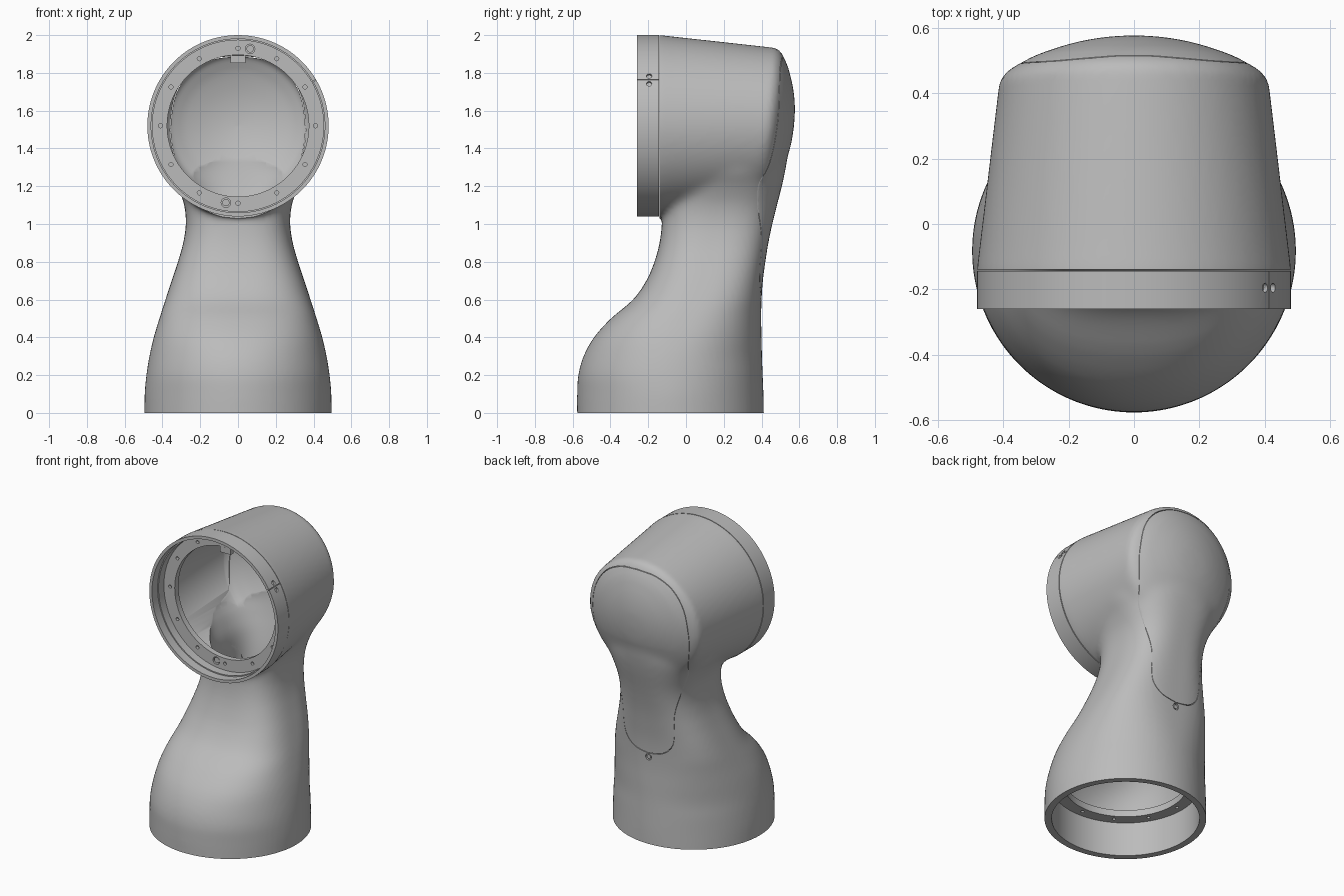
import bpy, bmesh
from math import sin, cos, pi, radians, copysign
from mathutils import Vector, Matrix

cube = bpy.data.objects.get("Cube")
if cube:
    bpy.data.objects.remove(cube, do_unlink=True)

grey = bpy.data.materials.new("light grey")
grey.use_nodes = True
grey.diffuse_color = (0.5, 0.5, 0.5, 1)
grey.node_tree.nodes["Principled BSDF"].inputs["Base Color"].default_value = (0.5, 0.5, 0.5, 1)

HEAD_Z = 1.52
BASE_Y = -0.08
FLANGE_Y = -0.139
SEG = 96


def spline(rows, steps):
    """Catmull-Rom curve through rows of numbers."""
    pts = [Vector(r) for r in rows]
    out = []
    for i in range(len(pts) - 1):
        a, b, c, d = pts[max(i - 1, 0)], pts[i], pts[i + 1], pts[min(i + 2, len(pts) - 1)]
        for k in range(steps):
            t = k / steps
            out.append(b + (c - a) * (t / 2) + (a * 2 - b * 5 + c * 4 - d) * (t * t / 2)
                       + (b * 3 - a - c * 3 + d) * (t ** 3 / 2))
    return out + [pts[-1]]


def skin(name, rings, closed=False):
    """Bridge matching rings of points into a solid."""
    bm = bmesh.new()
    loops = [[bm.verts.new(p) for p in ring] for ring in rings]
    pairs = list(zip(loops, loops[1:]))
    if closed:
        pairs.append((loops[-1], loops[0]))
    for lo, hi in pairs:
        for i in range(len(lo)):
            j = (i + 1) % len(lo)
            bm.faces.new((lo[i], lo[j], hi[j], hi[i]))
    if not closed:
        bm.faces.new(loops[0])
        bm.faces.new(loops[-1])
    bmesh.ops.recalc_face_normals(bm, faces=bm.faces)
    mesh = bpy.data.meshes.new(name)
    bm.to_mesh(mesh)
    bm.free()
    mesh.materials.append(grey)
    obj = bpy.data.objects.new(name, mesh)
    bpy.context.collection.objects.link(obj)
    return obj


def lathe(name, profile, closed=False):
    """Turn (radius, y) points about the head axis; the back leans with height."""
    rings = []
    for r, y in profile:
        lean = 0.05 / 0.48 * min(max((y + 0.1) / 0.5, 0), 1)
        ring = [(cos(2 * pi * i / SEG) * r, sin(2 * pi * i / SEG) * r) for i in range(SEG)]
        rings.append([(x, y + lean * z, HEAD_Z + z) for x, z in ring])
    return skin(name, rings, closed)


def rod(name, start, end, r, seg=24):
    a, b = Vector(start), Vector(end)
    turn = (b - a).to_track_quat('Z', 'Y')
    ring = [turn @ Vector((r * cos(2 * pi * i / seg), r * sin(2 * pi * i / seg), 0)) for i in range(seg)]
    return skin(name, [[p + a for p in ring], [p + b for p in ring]])


def box(name, centre, size, angle=0):
    turn = Matrix.Rotation(angle, 3, 'Y')
    corners = [(-.5, -.5), (.5, -.5), (.5, .5), (-.5, .5)]
    return skin(name, [[Vector(centre) + turn @ Vector((x * size[0], y * size[1], h * size[2]))
                        for x, y in corners] for h in (-.5, .5)])


def pick(objs):
    bpy.ops.object.select_all(action='DESELECT')
    for obj in objs:
        obj.select_set(True)
    bpy.context.view_layer.objects.active = objs[0]


def bake(obj):
    """Apply every modifier."""
    deps = bpy.context.evaluated_depsgraph_get()
    mesh = bpy.data.meshes.new_from_object(obj.evaluated_get(deps))
    obj.modifiers.clear()
    obj.data = mesh


def boolean(target, tool, operation):
    mod = target.modifiers.new("cut", 'BOOLEAN')
    mod.operation, mod.solver, mod.object = operation, 'EXACT', tool
    bake(target)
    bpy.data.objects.remove(tool, do_unlink=True)


def loft(name, sections, inset=0):
    """Stack rounded sections; the last number squares off their corners."""
    def soft(v, n):
        return copysign(abs(v) ** (2 / n), v)
    rings = []
    for z, w, front, back, n in sections:
        mid, depth = (front + back) / 2, (back - front) / 2 - inset
        turns = [2 * pi * (i + .5) / SEG for i in range(SEG)]
        rings.append([((w - inset) * soft(cos(t), n), mid + depth * soft(sin(t), n), z) for t in turns])
    return skin(name, rings)


# Neck and foot: height, half width, front y, back y, squareness
sections = spline([
    (-.06, .495, -.576, .412, 2), (0, .495, -.576, .412, 2), (.1, .494, -.576, .41, 2),
    (.2, .485, -.57, .406, 2.05), (.3, .469, -.542, .402, 2.1), (.4, .446, -.487, .4, 2.25),
    (.5, .416, -.397, .398, 2.45), (.6, .384, -.28, .4, 2.65), (.7, .351, -.21, .407, 2.8),
    (.8, .318, -.167, .42, 2.85), (.9, .29, -.14, .436, 2.85), (1, .276, -.128, .457, 2.8),
    (1.1, .284, -.127, .482, 2.75), (1.2, .322, -.12, .508, 2.6), (1.3, .372, -.1, .529, 2.35),
    (1.4, .35, -.08, .542, 2), (1.46, .3, 0, .545, 2)], 4)
body = loft("arm_shell", sections)

# Tapered head with a domed back
dome = [tuple(p) for p in spline([(.412, .43), (.392, .46), (.355, .484), (.3, .512), (.2, .546),
                                  (.1, .566), (.004, .572)], 3)]
sides = [(.48 - .068 * t / 8, -.137 + .567 * t / 8) for t in range(8)]
boolean(body, lathe("head", [(.48, -.2)] + sides + dome), 'UNION')

# Blend head into neck: even mesh, then smoothing concentrated at the join
remesh = body.modifiers.new("even", 'REMESH')
remesh.mode, remesh.voxel_size = 'VOXEL', .016
bake(body)
blend = body.vertex_groups.new(name="blend")
for v in body.data.vertices:
    weight = max(0, min(1, (v.co.z - .98) / .1, (1.5 - v.co.z) / .15))
    blend.add([v.index], max(.06, weight if v.co.y < .5 or v.co.z < 1.4 else 0), 'REPLACE')
smooth = body.modifiers.new("blend", 'SMOOTH')
smooth.factor, smooth.iterations, smooth.vertex_group = .5, 30, "blend"
bake(body)

# Trim flat ends
boolean(body, box("foot_trim", (0, 0, -.1), (2, 2, .2)), 'DIFFERENCE')
boolean(body, box("head_trim", (0, FLANGE_Y - .1, 1.57), (2, .2, 1.1)), 'DIFFERENCE')

# Hollow inside, leaving mounting flanges at both openings
inner_dome = [(max(r - .03, .003), y - .04) for r, y in dome]
boolean(body, lathe("head_cavity", [(.43, -.1)] + inner_dome), 'DIFFERENCE')
boolean(body, loft("neck_cavity", [s for s in sections if .26 < s[0] < 1.4], .05), 'DIFFERENCE')
boolean(body, rod("foot_recess", (0, BASE_Y, -.1), (0, BASE_Y, .23), .452, SEG), 'DIFFERENCE')
boolean(body, rod("foot_bore", (0, BASE_Y, .1), (0, BASE_Y, .36), .375, SEG), 'DIFFERENCE')
boolean(body, rod("head_bore", (0, -.3, HEAD_Z), (0, 0, HEAD_Z), .375, SEG), 'DIFFERENCE')

# Bolt holes round both flanges, and two larger pin holes
pin_spots = ((.064, 1.927), (-.064, 1.113))
holes = [rod("pin_hole", (x, -.2, z), (x, -.12, z), .025) for x, z in pin_spots]
for i in range(12):
    c, s = .41 * cos(i * pi / 6), .41 * sin(i * pi / 6)
    holes.append(rod("hole", (c, -.2, HEAD_Z + s), (c, -.12, HEAD_Z + s), .011, 12))
    holes.append(rod("hole", (c, BASE_Y + s, .15), (c, BASE_Y + s, .245), .011, 12))
pick(holes)
bpy.ops.object.join()
boolean(body, holes[0], 'DIFFERENCE')
pins = [rod("locating_pin", (x, -.134, z), (x, -.115, z), .019) for x, z in pin_spots]

# Pear-shaped back cover, parted from the shell by a hairline gap
right = spline([(0, .605), (.1, .625), (.165, .68), (.188, .76), (.195, .91), (.24, 1.08),
                (.305, 1.25), (.348, 1.4), (.358, 1.53), (.33, 1.69), (.25, 1.81),
                (.13, 1.875), (0, 1.89)], 4)
outline = [(p[0], p[1]) for p in right] + [(-p[0], p[1]) for p in right[-2:0:-1]]


def cover_prism(scale):
    flat = [(x * scale, 1.25 + (z - 1.25) * scale) for x, z in outline]
    return skin("prism", [[(x, y, z) for x, z in flat] for y in (.25, .7)])


cover = body.copy()
cover.data = body.data.copy()
cover.name = "back_cover"
bpy.context.collection.objects.link(cover)
boolean(cover, cover_prism(.994), 'INTERSECT')
boolean(body, cover_prism(1), 'DIFFERENCE')

# Cover screw in its counterbore
boolean(body, rod("counterbore", (0, .388, .58), (0, .5, .58), .022), 'DIFFERENCE')
screw = rod("cover_screw", (0, .37, .58), (0, .396, .58), .014)

# Clamping collar with a split and two screw holes
collar = lathe("front_collar", [(.46, -.26), (.48, -.26), (.48, -.143), (.453, -.143), (.453, -.2), (.46, -.2)], True)
split = radians(30.5)
boolean(collar, box("split", (.467 * cos(split), -.2, HEAD_Z + .467 * sin(split)),
                    (.08, .14, .004), -split), 'DIFFERENCE')
for side in (-1, 1):
    a = split + side * .05
    ends = [(r * cos(a), -.195, HEAD_Z + r * sin(a)) for r in (.466, .52)]
    boolean(collar, rod("clamp_hole", ends[0], ends[1], .014), 'DIFFERENCE')

# Key tab on the front flange
tab = box("key_tab", (0, -.12, 1.872), (.08, .03, .04))

# Shading: smooth curves, crisp edges
for obj in [body, cover, screw, collar, tab] + pins:
    pick([obj])
    bpy.ops.object.shade_smooth_by_angle(angle=radians(32))
